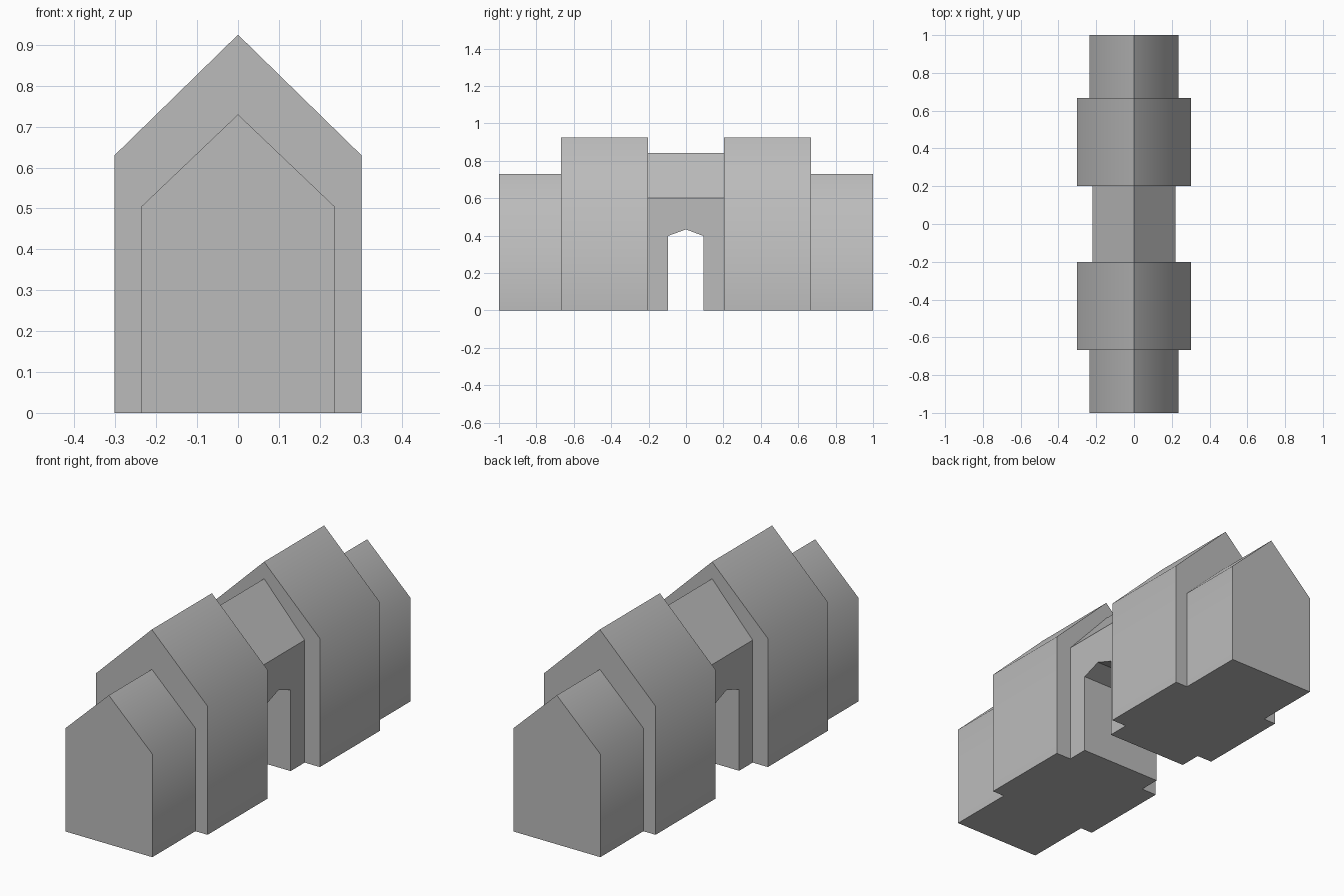
import bpy, bmesh, math
from mathutils import Vector

default = bpy.data.objects.get("Cube")
if default:
    bpy.data.objects.remove(default, do_unlink=True)

# Single plain stone colour
stone = bpy.data.materials.new("grey stone")
stone.use_nodes = True
COLOUR = (0.5, 0.5, 0.5, 1)
stone.diffuse_color = COLOUR
stone.node_tree.nodes["Principled BSDF"].inputs["Base Color"].default_value = COLOUR


def extrude(points, direction):
    """Closed prism from a flat outline."""
    bm = bmesh.new()
    face = bm.faces.new([bm.verts.new(p) for p in points])
    made = bmesh.ops.extrude_face_region(bm, geom=[face], use_keep_orig=True)
    verts = [v for v in made["geom"] if isinstance(v, bmesh.types.BMVert)]
    bmesh.ops.translate(bm, verts=verts, vec=Vector(direction))
    return bm


def finish(bm, name, smooth_angle=None):
    bmesh.ops.recalc_face_normals(bm, faces=bm.faces)
    mesh = bpy.data.meshes.new(name)
    bm.to_mesh(mesh)
    bm.free()
    mesh.materials.append(stone)
    obj = bpy.data.objects.new(name, mesh)
    bpy.context.collection.objects.link(obj)
    if smooth_angle:
        bpy.ops.object.select_all(action="DESELECT")
        obj.select_set(True)
        bpy.context.view_layer.objects.active = obj
        bpy.ops.object.shade_smooth_by_angle(angle=math.radians(smooth_angle))
    return obj


def gabled_block(name, half, eave, ridge, y0, y1):
    """Gabled block whose walls shade softly into its roof."""
    outline = [(-half, 0), (half, 0), (half, eave), (0, ridge), (-half, eave)]
    bm = extrude([(x, y0, z) for x, z in outline], (0, y1 - y0, 0))
    finish(bm, name, 60)


# Tall blocks beside the gate and lower wings at the ends
for end, side in (("front", -1), ("back", 1)):
    gabled_block(end + "_tall_block", 0.302, 0.63, 0.925, side * 0.202, side * 0.667)
    gabled_block(end + "_wing", 0.236, 0.505, 0.73, side * 0.667, side)

# Gate wall with a shallow pointed passage running through it
HALF, EAVE, RIDGE = 0.22, 0.6, 0.842
outline = [(-0.202, 0), (-0.097, 0), (-0.097, 0.398), (0, 0.433), (0.093, 0.398),
           (0.093, 0), (0.202, 0), (0.202, EAVE), (-0.202, EAVE)]
gate = extrude([(-HALF, y, z) for y, z in outline], (2 * HALF, 0, 0))

# Split the gate along its middle and lift the ridge
bmesh.ops.bisect_plane(gate, geom=gate.verts[:] + gate.edges[:] + gate.faces[:],
                       plane_co=(0, 0, 0), plane_no=(1, 0, 0))
for v in gate.verts:
    if abs(v.co.x) < 0.001 and v.co.z > EAVE - 0.001:
        v.co.z = RIDGE
finish(gate, "gatehouse")
